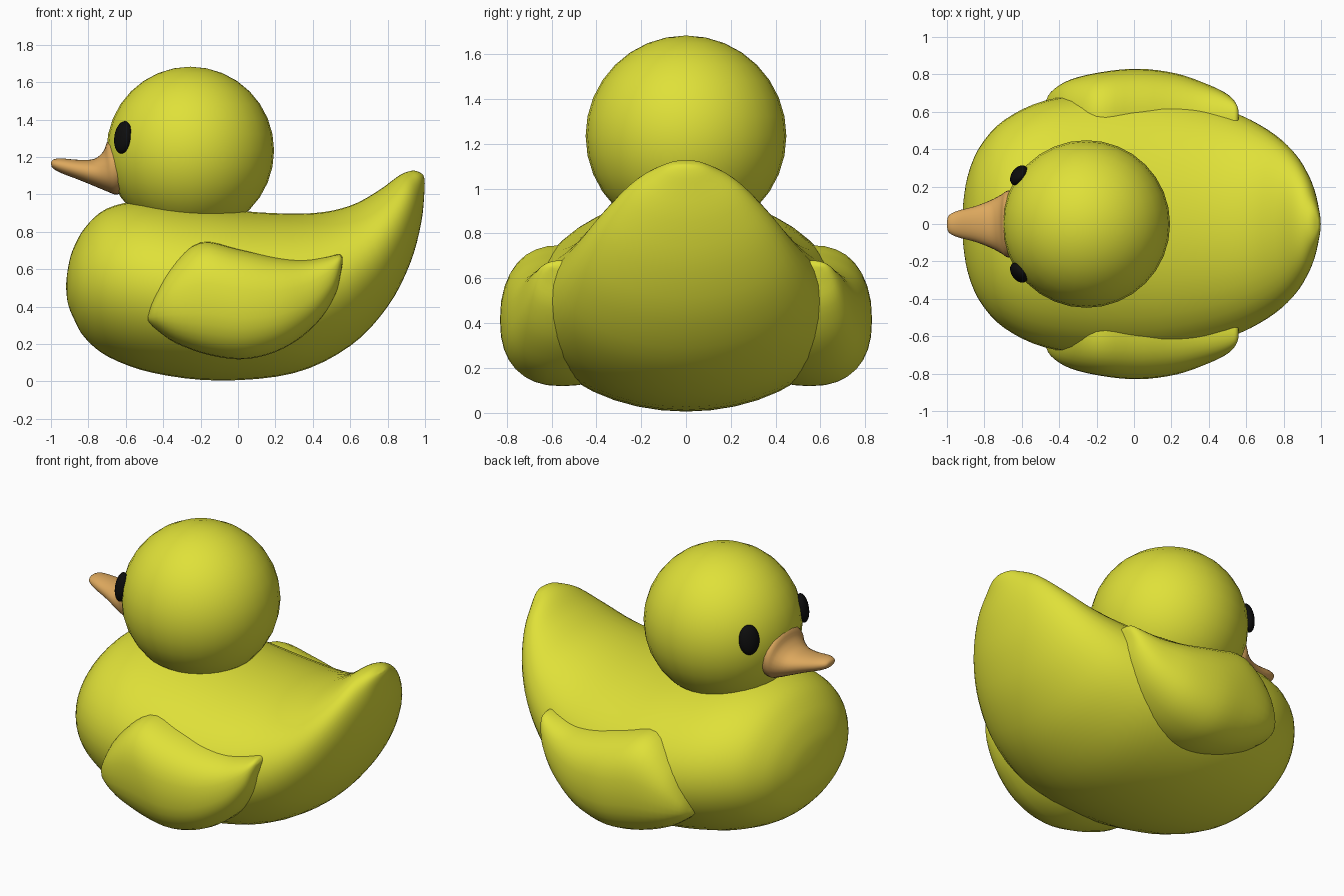
import bpy, bmesh, math
from mathutils import Vector, Matrix

if "Cube" in bpy.data.objects:
    bpy.data.objects.remove(bpy.data.objects["Cube"])


def material(name, rgb):
    m = bpy.data.materials.new(name)
    m.diffuse_color = (*rgb, 1)
    m.use_nodes = True
    m.node_tree.nodes["Principled BSDF"].inputs["Base Color"].default_value = m.diffuse_color
    return m


yellow = material("yellow", (0.74, 0.75, 0.04))
orange = material("orange", (0.72, 0.39, 0.11))
black = material("black", (0.004, 0.004, 0.004))


def finish(name, bm, mat, mirror=False):
    bmesh.ops.remove_doubles(bm, verts=bm.verts, dist=0.0005)
    bmesh.ops.recalc_face_normals(bm, faces=bm.faces)
    me = bpy.data.meshes.new(name)
    bm.to_mesh(me)
    bm.free()
    me.materials.append(mat)
    me.shade_smooth()
    ob = bpy.data.objects.new(name, me)
    bpy.context.collection.objects.link(ob)
    if mirror:
        mod = ob.modifiers.new("mirror", 'MIRROR')
        mod.use_axis = (False, True, False)
        mod.use_mirror_merge = False
    return ob


def spline(rows, steps):
    """Catmull-Rom interpolation through section rows."""
    pts = [rows[0]] + list(rows) + [rows[-1]]
    out = []
    for i in range(1, len(pts) - 2):
        for s in range(steps):
            t = s / steps
            out.append([0.5 * (2 * b + (c - a) * t + (2 * a - 5 * b + 4 * c - d) * t ** 2
                               + (3 * b - a - 3 * c + d) * t ** 3)
                        for a, b, c, d in zip(*pts[i - 1:i + 3])])
    return out + [list(rows[-1])]


def loft(name, rows, mat, cy=0.0, power=2.0, sides=40, steps=4, mirror=False):
    """Rows: top x, top z, bottom x, bottom z, half width."""
    bm = bmesh.new()
    rings = []
    for tx, tz, bx, bz, hw in spline(rows, steps):
        ring = []
        for k in range(sides):
            a = 2 * math.pi * k / sides
            c, s = math.cos(a), math.sin(a)
            u = math.copysign(abs(c) ** (2 / power), c)
            v = math.copysign(abs(s) ** (2 / power), s)
            ring.append(bm.verts.new(((tx + bx) / 2 + v * (tx - bx) / 2,
                                      cy + u * max(hw, 0),
                                      (tz + bz) / 2 + v * (tz - bz) / 2)))
        rings.append(ring)
    for r0, r1 in zip(rings, rings[1:]):
        for k in range(sides):
            j = (k + 1) % sides
            bm.faces.new((r0[k], r0[j], r1[j], r1[k]))
    bm.faces.new(rings[0])
    bm.faces.new(rings[-1])
    return finish(name, bm, mat, mirror)


# body sweeping up into the tail
loft("body", [
    (-0.92, 0.51, -0.92, 0.51, 0.0),
    (-0.91, 0.60, -0.91, 0.42, 0.14),
    (-0.885, 0.70, -0.88, 0.34, 0.28),
    (-0.82, 0.82, -0.82, 0.235, 0.42),
    (-0.70, 0.925, -0.69, 0.13, 0.555),
    (-0.50, 0.965, -0.45, 0.045, 0.66),
    (-0.20, 0.94, -0.10, 0.005, 0.705),
    (0.10, 0.905, 0.30, 0.045, 0.69),
    (0.40, 0.90, 0.60, 0.19, 0.61),
    (0.60, 0.94, 0.80, 0.40, 0.51),
    (0.75, 1.02, 0.92, 0.63, 0.395),
    (0.86, 1.10, 0.98, 0.85, 0.26),
    (0.92, 1.125, 0.997, 1.02, 0.13),
    (0.955, 1.125, 0.997, 1.08, 0.07),
    (0.985, 1.11, 0.99, 1.105, 0.02),
], yellow)

# wings
loft("wings", [
    (-0.48, 0.36, -0.48, 0.32, 0.08),
    (-0.45, 0.46, -0.44, 0.28, 0.155),
    (-0.36, 0.62, -0.33, 0.205, 0.22),
    (-0.20, 0.745, -0.15, 0.14, 0.262),
    (0.00, 0.71, 0.05, 0.12, 0.28),
    (0.20, 0.665, 0.25, 0.18, 0.255),
    (0.35, 0.65, 0.42, 0.31, 0.20),
    (0.47, 0.665, 0.52, 0.46, 0.145),
    (0.54, 0.68, 0.55, 0.58, 0.095),
    (0.56, 0.66, 0.56, 0.64, 0.05),
], yellow, cy=0.55, power=2.4, sides=32, mirror=True)

# beak
loft("beak", [
    (-1.00, 1.17, -1.00, 1.165, 0.01),
    (-0.99, 1.185, -0.99, 1.14, 0.045),
    (-0.95, 1.193, -0.94, 1.112, 0.07),
    (-0.85, 1.185, -0.85, 1.078, 0.095),
    (-0.77, 1.19, -0.75, 1.037, 0.13),
    (-0.72, 1.23, -0.69, 1.012, 0.16),
    (-0.69, 1.29, -0.645, 1.00, 0.18),
    (-0.60, 1.30, -0.57, 1.03, 0.17),
], orange, power=2.1, sides=28)

# head
bm = bmesh.new()
bmesh.ops.create_uvsphere(bm, u_segments=32, v_segments=16, radius=0.448,
                          matrix=Matrix.Translation((-0.255, 0, 1.235)))
finish("head", bm, yellow)

# eyes, flattened against the head surface
centre = Vector((-0.615, 0.26, 1.305))
normal = centre - Vector((-0.255, 0, 1.235))
bm = bmesh.new()
bmesh.ops.create_uvsphere(
    bm, u_segments=24, v_segments=14, radius=1,
    matrix=Matrix.Translation(centre)
    @ normal.to_track_quat('X', 'Z').to_matrix().to_4x4()
    @ Matrix.Diagonal((0.038, 0.06, 0.088, 1)))
finish("eyes", bm, black, mirror=True)
